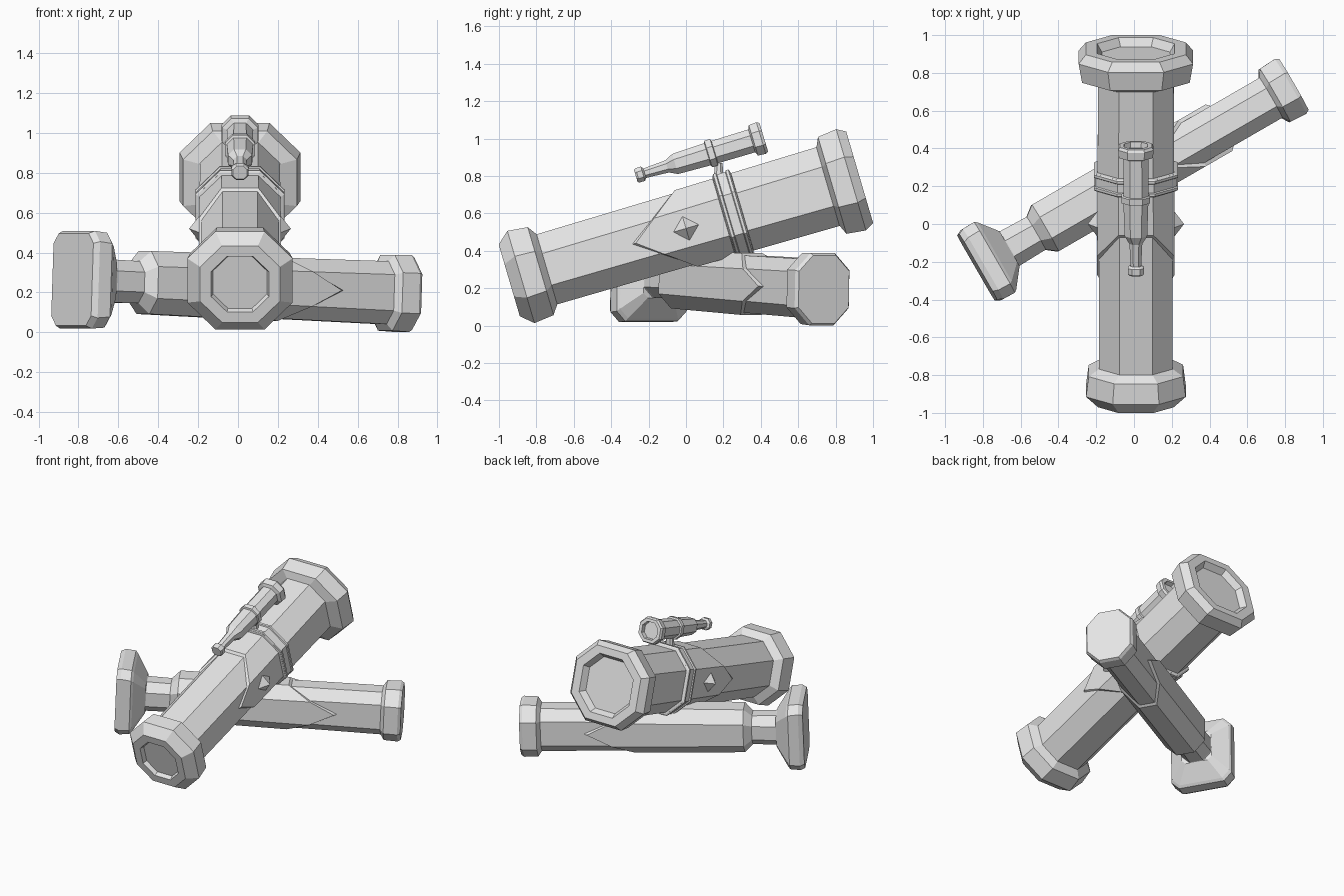
import bpy, bmesh, math
from mathutils import Vector

grey = bpy.data.materials.new("plain_grey")
grey.diffuse_color = (0.8, 0.8, 0.8, 1)


def finish(name, bm):
    bmesh.ops.recalc_face_normals(bm, faces=bm.faces)
    me = bpy.data.meshes.new(name)
    bm.to_mesh(me)
    bm.free()
    me.materials.append(grey)
    ob = bpy.data.objects.new(name, me)
    bpy.context.collection.objects.link(ob)
    return ob


class Axis:
    """Tilted line along which chamfered sections are lofted."""
    def __init__(self, origin, heading, pitch):
        h, p = math.radians(heading), math.radians(pitch)
        self.o = Vector(origin)
        self.d = Vector((math.cos(h) * math.cos(p), math.sin(h) * math.cos(p), math.sin(p)))
        self.side = Vector((math.sin(h), -math.cos(h), 0))
        self.up = self.side.cross(self.d)

    def at(self, s, x=0, z=0):
        return self.o + self.d * s + self.side * x + self.up * z

    def loft(self, name, rings, k=0.45):
        """rings: (s, half width, half height, tip); tip stretches the sides into a V."""
        bm = bmesh.new()
        loops = []
        for ring in rings:
            s, w, h, tip = (*ring, 0)[:4]
            c = min(w, h) * (1 - k)
            half = [(w - c, -h), (w, c - h), (w, 0), (w, h - c), (w - c, h)]
            pts = half + [(-x, z) for x, z in reversed(half)]
            loops.append([bm.verts.new(self.at(s + tip * (1 - abs(z) / h), x, z))
                          for x, z in pts])
        n = len(loops[0])
        for a, b in zip(loops, loops[1:]):
            for i in range(n):
                j = (i + 1) % n
                bm.faces.new((a[i], a[j], b[j], b[i]))
        bm.faces.new(loops[0])
        bm.faces.new(loops[-1])
        return finish(name, bm)


# Main tilted tube with a larger rear sleeve
main = Axis((0.01, 0, 0.52), 90, 16.4)
main.loft("main_tube", [(-0.83, 0.195, 0.195), (0.3, 0.195, 0.2)])
main.loft("main_sleeve", [(-0.02, 0.194, 0.195, -0.28), (0.0, 0.205, 0.213, -0.28),
                          (0.84, 0.2, 0.22)])
main.loft("rear_rim", [(0.79, 0.2, 0.215), (0.815, 0.285, 0.27), (0.92, 0.303, 0.282),
                       (0.968, 0.265, 0.255), (0.968, 0.205, 0.205), (0.925, 0.18, 0.18)])
main.loft("front_rim", [(-0.775, 0.195, 0.195), (-0.81, 0.25, 0.245), (-0.92, 0.264, 0.257),
                        (-0.985, 0.2, 0.2), (-0.985, 0.145, 0.145), (-0.955, 0.135, 0.135)])

# Double band around the main tube
main.loft("main_band", [(0.21, 0.2, 0.21), (0.215, 0.216, 0.23), (0.31, 0.216, 0.23),
                        (0.315, 0.2, 0.21)])
for i, s in enumerate((0.215, 0.285)):
    main.loft(f"band_ridge_{i}", [(s, 0.214, 0.228), (s + 0.006, 0.223, 0.238),
                                  (s + 0.02, 0.223, 0.238), (s + 0.026, 0.214, 0.228)])

# Pointed studs on both sides of the main tube
for name, sg in (("left_stud", -1), ("right_stud", 1)):
    bm = bmesh.new()
    base = [bm.verts.new(main.at(s, sg * 0.2, z)) for s, z in
            ((-0.075, 0), (0, 0.072), (0.075, 0), (0, -0.072))]
    peak = bm.verts.new(main.at(0, sg * 0.255, 0))
    bm.faces.new(base)
    for i in range(4):
        bm.faces.new((base[i], base[(i + 1) % 4], peak))
    finish(name, bm)

# Cross tube lying underneath, with pointed sleeve
cross = Axis((0, 0.25, 0.23), 30, -2.1)
cross.loft("cross_tube", [(0.1, 0.122, 0.152), (0.87, 0.122, 0.158)])
cross.loft("cross_sleeve", [(-0.6, 0.1, 0.105), (-0.545, 0.142, 0.158),
                            (0.2, 0.142, 0.165, 0.32), (0.22, 0.121, 0.151, 0.32)])
cross.loft("cross_cap", [(0.835, 0.122, 0.157), (0.86, 0.162, 0.19), (0.955, 0.167, 0.193),
                         (0.975, 0.155, 0.182)])

# Flared foot on the cross tube
cross.loft("foot_neck", [(-0.8, 0.12, 0.125), (-0.76, 0.105, 0.108), (-0.58, 0.1, 0.105)])
cross.loft("foot", [(-0.96, 0.2, 0.232), (-0.93, 0.214, 0.245), (-0.86, 0.216, 0.238),
                    (-0.845, 0.205, 0.222), (-0.765, 0.107, 0.11)], k=0.75)

# Small finder scope above the main tube
finder = Axis((0.01, 0.1, 0.912), 90, 16.8)
finder.loft("finder_eyepiece", [(-0.385, 0.036, 0.034), (-0.375, 0.043, 0.04),
                                (-0.345, 0.043, 0.04), (-0.335, 0.028, 0.027)])
finder.loft("finder_tube", [(-0.34, 0.028, 0.026), (-0.21, 0.034, 0.034),
                            (-0.165, 0.06, 0.056), (0.02, 0.066, 0.062), (0.28, 0.066, 0.064)])
finder.loft("finder_ring", [(0.015, 0.064, 0.06), (0.02, 0.075, 0.074),
                            (0.052, 0.075, 0.074), (0.057, 0.064, 0.06)])
finder.loft("finder_rim", [(0.262, 0.064, 0.062), (0.272, 0.09, 0.085), (0.315, 0.094, 0.088),
                           (0.33, 0.085, 0.08), (0.33, 0.062, 0.06), (0.3, 0.058, 0.056)])

# Bracket joining the finder to the band
bracket = Axis((0.01, 0.175, 0.79), 90, 90)
bracket.loft("finder_bracket", [(-0.03, 0.045, 0.04), (0.02, 0.03, 0.025), (0.08, 0.025, 0.02)])
